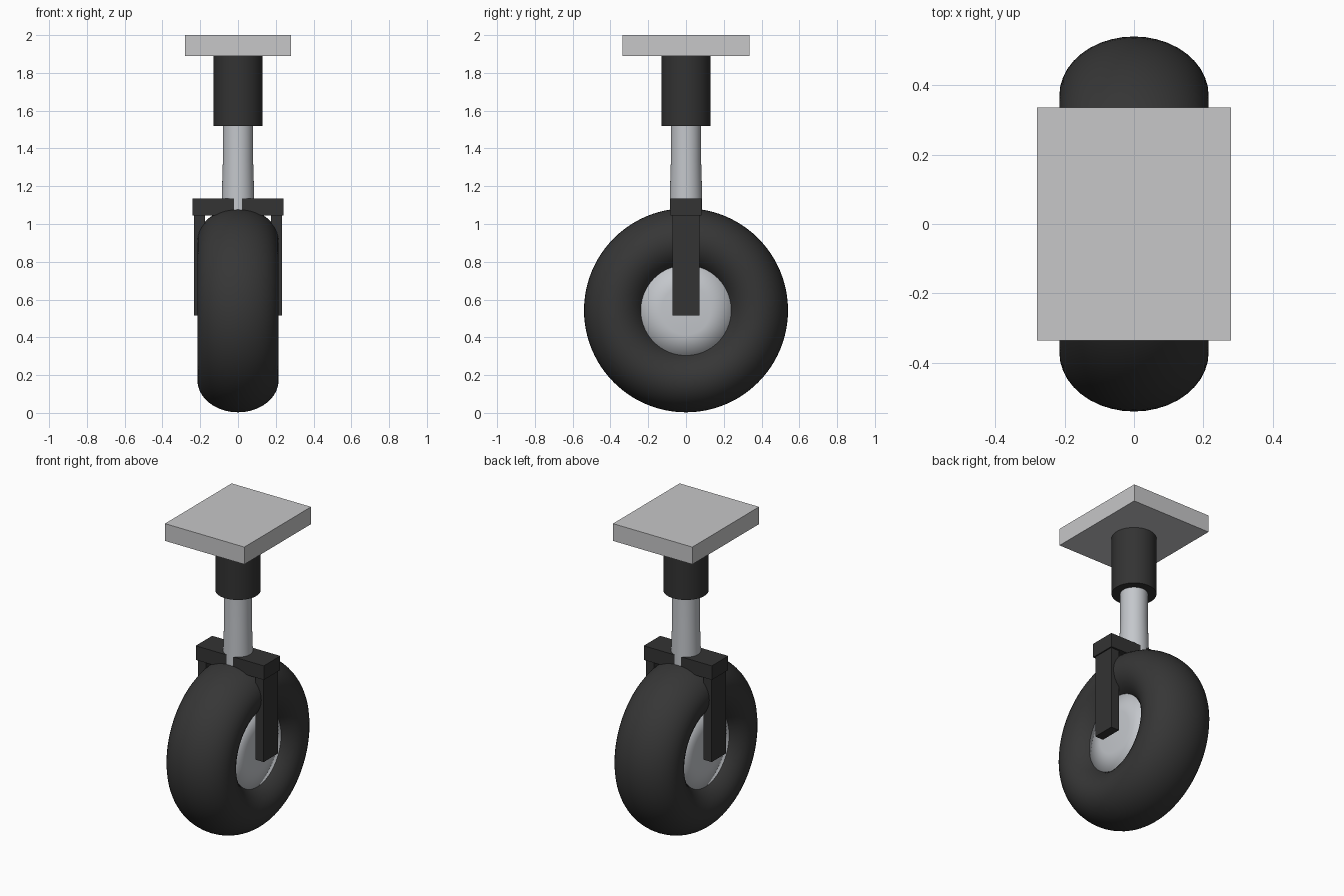
import bpy, bmesh, math
from mathutils import Matrix

cube = bpy.data.objects.get("Cube")
if cube:
    bpy.data.objects.remove(cube, do_unlink=True)


def material(name, color):
    m = bpy.data.materials.new(name)
    m.use_nodes = True
    m.diffuse_color = (*color, 1)
    m.node_tree.nodes["Principled BSDF"].inputs["Base Color"].default_value = (*color, 1)
    return m


rubber = material("black rubber", (0.037, 0.037, 0.037))
frame = material("dark frame", (0.033, 0.033, 0.033))
metal = material("polished metal", (0.55, 0.57, 0.6))
light_grey = material("light grey", (0.57, 0.57, 0.58))


def make(name, bm, mat, smooth_angle=None):
    bmesh.ops.recalc_face_normals(bm, faces=bm.faces)
    mesh = bpy.data.meshes.new(name)
    bm.to_mesh(mesh)
    bm.free()
    mesh.materials.append(mat)
    ob = bpy.data.objects.new(name, mesh)
    bpy.context.collection.objects.link(ob)
    if smooth_angle:
        bpy.ops.object.select_all(action='DESELECT')
        ob.select_set(True)
        bpy.context.view_layer.objects.active = ob
        bpy.ops.object.shade_smooth_by_angle(angle=math.radians(smooth_angle))
    return ob


def box(name, low, high, mat):
    bm = bmesh.new()
    bmesh.ops.create_cube(bm, size=1)
    for v in bm.verts:
        v.co = [(a + b) / 2 + c * (b - a) for a, b, c in zip(low, high, v.co)]
    return make(name, bm, mat)


def lathe(name, profile, mat, matrix=Matrix(), closed=False, angle=40, steps=64):
    """Spin (radius, height) points about z, then place with the matrix."""
    bm = bmesh.new()
    verts = [bm.verts.new((r, 0, h)) for r, h in profile]
    pairs = list(zip(verts, verts[1:]))
    if closed:
        pairs.append((verts[-1], verts[0]))
    edges = [bm.edges.new(p) for p in pairs]
    bmesh.ops.spin(bm, geom=verts + edges, cent=(0, 0, 0), axis=(0, 0, 1),
                   angle=math.tau, steps=steps, use_duplicate=False)
    bmesh.ops.remove_doubles(bm, verts=bm.verts, dist=0.0001)
    bm.transform(matrix)
    return make(name, bm, mat, angle)


# Mounting plate, upper sleeve and sliding strut
box("mounting_plate", (-0.28, -0.336, 1.89), (0.28, 0.336, 2), light_grey)
lathe("strut_sleeve", [(0, 1.52), (0.13, 1.52), (0.13, 1.89), (0, 1.89)], frame)
lathe("strut_piston", [(0, 1.05), (0.086, 1.05), (0.086, 1.14), (0.08, 1.34),
                       (0.08, 1.53), (0, 1.53)], metal)

# Fork
box("fork_crossbar", (-0.24, -0.083, 1.045), (0.24, 0.083, 1.135), frame)
for side, x in (("left", 0.203), ("right", -0.203)):
    box("fork_leg_" + side, (x - 0.029, -0.072, 0.515), (x + 0.029, 0.072, 1.05), frame)

# Wheel, turning about the x axis
axle = Matrix.Translation((0, 0, 0.543)) @ Matrix.Rotation(math.pi / 2, 4, 'Y')
section = [(0.37 + 0.17 * math.cos(a), 0.215 * math.sin(a))
           for a in (math.tau * i / 40 for i in range(40))]
lathe("tyre", section, rubber, axle, closed=True, angle=60, steps=96)
lathe("wheel_hub", [(0, -0.152), (0.13, -0.148), (0.242, -0.136), (0.242, 0.136),
                    (0.13, 0.148), (0, 0.152)], metal, axle, angle=100)
